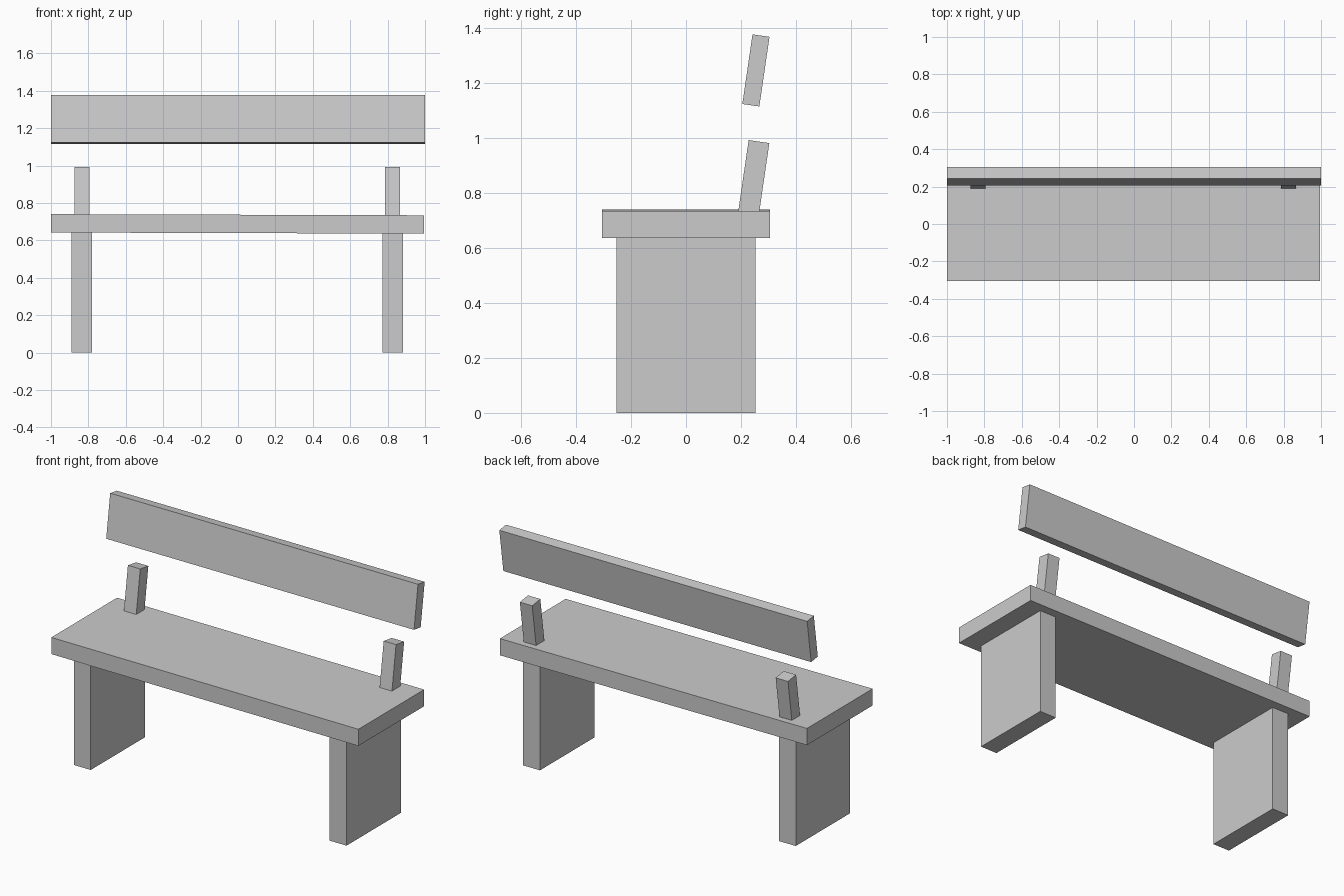
import bpy
import math

# Remove the default cube
default = bpy.data.objects.get("Cube")
if default:
    bpy.data.objects.remove(default, do_unlink=True)

# Single flat grey for the whole bench
grey = bpy.data.materials.new("plain_grey")
grey.use_nodes = True
GREY = (0.6, 0.6, 0.6, 1)
grey.diffuse_color = GREY
for node in grey.node_tree.nodes:
    if node.type == 'BSDF_PRINCIPLED':
        node.inputs["Base Color"].default_value = GREY

LEAN = math.radians(-8.3)


def board(name, centre, size, rotation=(0, 0, 0)):
    """Add a flat-faced rectangular board."""
    bpy.ops.mesh.primitive_cube_add(size=1, location=centre, rotation=rotation)
    obj = bpy.context.object
    obj.name = name
    obj.scale = size
    obj.data.materials.append(grey)
    return obj


# Seat plank, very slightly out of level
board("seat", (-0.002, 0, 0.688), (1.995, 0.61, 0.098), (0, 0.003, 0))

# Slab legs and leaning stub posts at each end
for side, s in (("left", 1), ("right", -1)):
    board(side + "_leg", (s * 0.831 - 0.004, 0, 0.325), (0.11, 0.505, 0.65))
    board(side + "_back_post", (s * 0.831 - 0.004, 0.244, 0.839),
          (0.08, 0.076, 0.30), (LEAN, 0, 0))

# Leaning backrest plank above the posts
board("backrest", (0, 0.2545, 1.2465), (2.0, 0.0625, 0.256), (LEAN, 0, 0))
